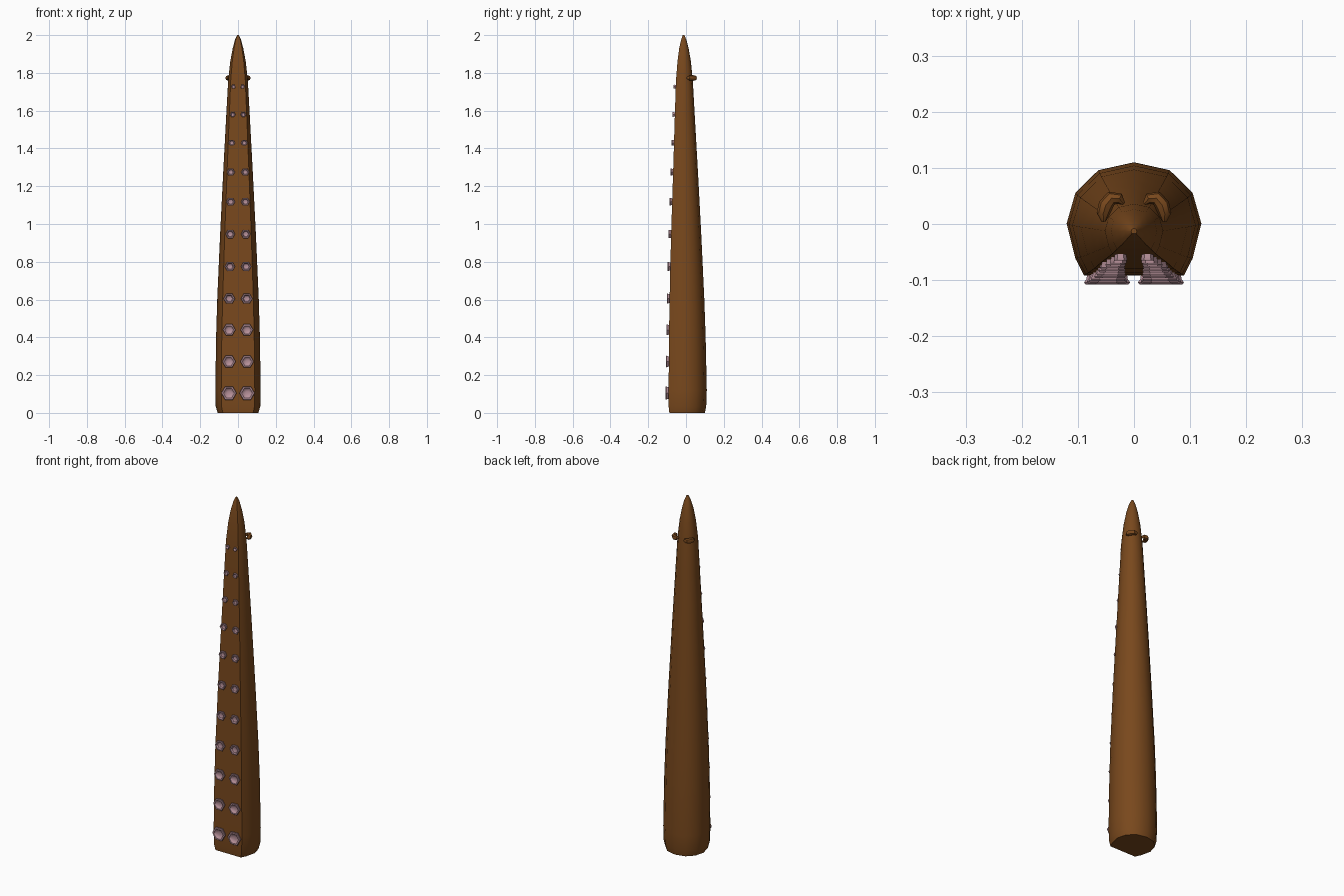
import bpy, bmesh, math
from mathutils import Vector

if "Cube" in bpy.data.objects:
    bpy.data.objects.remove(bpy.data.objects["Cube"])


def material(name, color):
    m = bpy.data.materials.new(name)
    m.diffuse_color = (*color, 1)
    m.use_nodes = True
    m.node_tree.nodes["Principled BSDF"].inputs["Base Color"].default_value = m.diffuse_color
    return m


brown = material("brown_skin", (0.19, 0.065, 0.012))
pink = material("pink_sucker", (0.47, 0.28, 0.32))


def skin(name, rings, mat, close_start=True, close_end=True, angle=40):
    """Join equal-sized rings of points into one surface."""
    bm = bmesh.new()
    loops = [[bm.verts.new(p) for p in r] for r in rings]
    n = len(loops[0])
    for a, b in zip(loops, loops[1:]):
        for i in range(n):
            j = (i + 1) % n
            bm.faces.new((a[i], a[j], b[j], b[i]))
    if close_start:
        bm.faces.new(loops[0][::-1])
    if close_end:
        bm.faces.new(loops[-1])
    bmesh.ops.recalc_face_normals(bm, faces=bm.faces)
    me = bpy.data.meshes.new(name)
    bm.to_mesh(me)
    bm.free()
    ob = bpy.data.objects.new(name, me)
    bpy.context.collection.objects.link(ob)
    me.materials.append(mat)
    bpy.ops.object.select_all(action='DESELECT')
    ob.select_set(True)
    bpy.context.view_layer.objects.active = ob
    bpy.ops.object.shade_smooth_by_angle(angle=math.radians(angle))
    return ob


# Arm: rounded back, flat front; (z, half width, front y, back y)
profile = [(0.0, .108, -.088, .100), (0.035, .118, -.092, .107), (0.12, .12, -.092, .11),
           (0.4, .116, -.090, .104), (0.6, .110, -.087, .097), (0.94, .095, -.079, .081),
           (1.28, .078, -.068, .063), (1.58, .062, -.059, .046), (1.76, .052, -.053, .036),
           (1.86, .041, -.045, .026), (1.93, .028, -.036, .014), (1.975, .016, -.026, .002),
           (2.0, .005, -.017, -.008)]
# Unit section: x across, v from 0 (front) to 1 (back)
half = [(.53, .93), (.87, .73), (1, .46), (.87, .15), (.74, 0)]
section = [(0, 1)] + half + [(-x, v) for x, v in reversed(half)]
skin("tentacle_arm",
     [[(x * w, f + v * (b - f), z) for x, v in section] for z, w, f, b in profile], brown)


def front_at(z):
    for a, b in zip(profile, profile[1:]):
        if a[0] <= z <= b[0]:
            t = (z - a[0]) / (b[0] - a[0])
            return a[2] + t * (b[2] - a[2])


# Suckers: two columns of hexagonal cups; (z, column x, radius)
rows = [(.105, .048, .041), (.272, .048, .036), (.44, .047, .034), (.605, .046, .031),
        (.775, .043, .028), (.947, .041, .026), (1.118, .039, .024), (1.275, .038, .022),
        (1.43, .033, .018), (1.58, .028, .015), (1.727, .024, .012)]
for k, (z, cx, r) in enumerate(rows):
    d = .009 + .17 * r
    # (radius factor, height in front of the skin)
    cup = [(.85, -.006), (.9, d * .4), (1, d * .75), (.93, d), (.72, d), (.55, d * .45), (.25, d * .25)]
    for side in (-1, 1):
        rings = [[(side * cx + r * s * math.cos(i * math.pi / 3), front_at(z) - h,
                   z + r * s * math.sin(i * math.pi / 3)) for i in range(6)] for s, h in cup]
        skin(f"sucker_{k + 1}_{'left' if side < 0 else 'right'}", rings, pink)

# Curved ridges around the back near the tip
path = [(.018, .036, .003), (.026, .045, .011), (.040, .046, .014),
        (.050, .034, .015), (.055, .018, .013), (.054, .004, .004)]
for side in (-1, 1):
    rings = []
    for i, (x, y, r) in enumerate(path):
        p, q = path[max(i - 1, 0)], path[min(i + 1, 5)]
        t = Vector((q[0] - p[0], q[1] - p[1], 0)).normalized()
        out = Vector((-t.y, t.x, 0))
        c = Vector((x, y, 1.773))
        ring = []
        for j in range(8):
            a = j * math.pi / 4
            v = c + out * (r * .9 * math.cos(a)) + Vector((0, 0, r * math.sin(a)))
            ring.append((v.x * side, v.y, v.z))
        rings.append(ring)
    skin(f"ridge_{'left' if side < 0 else 'right'}", rings, brown)
